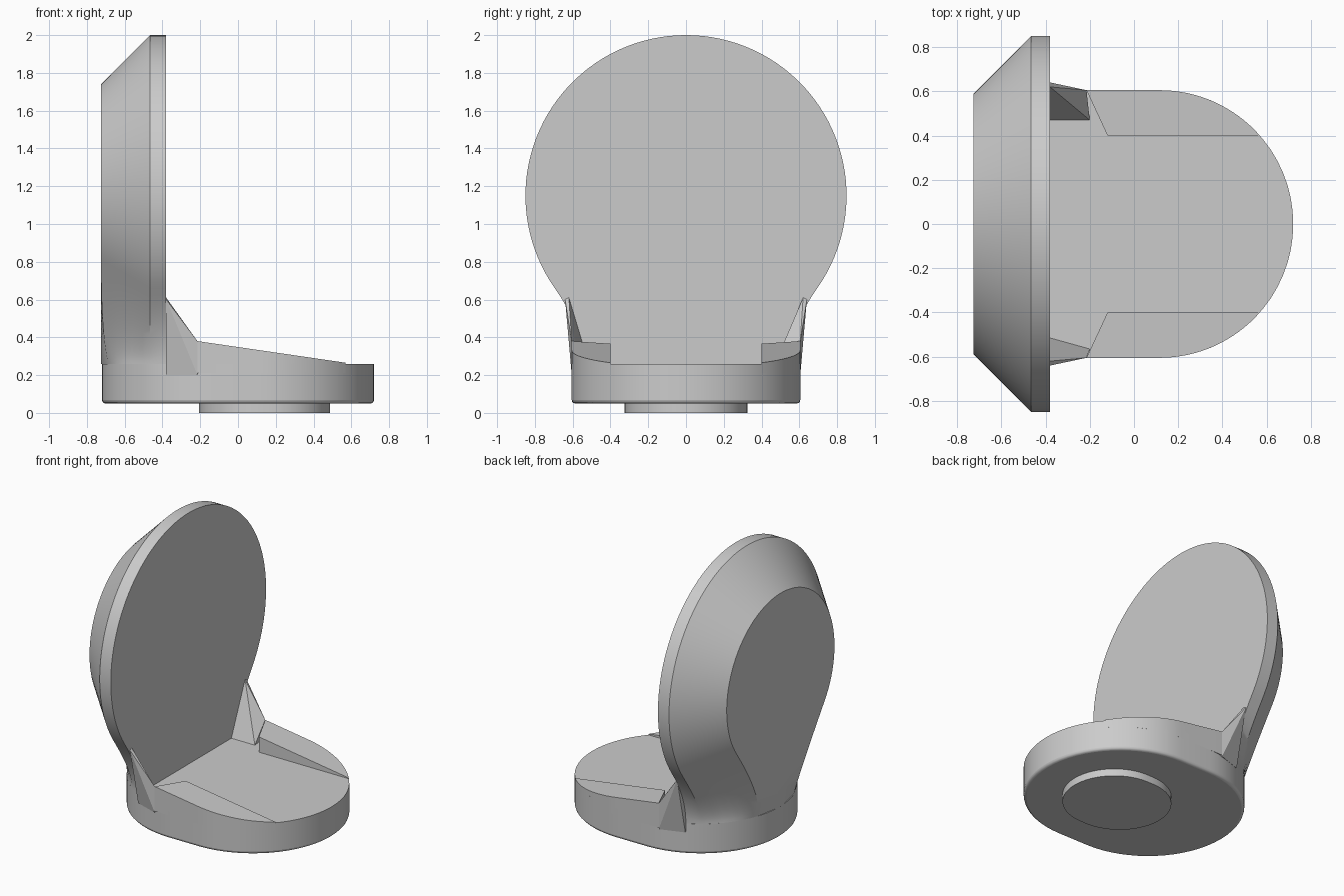
import bpy, bmesh, math
from mathutils import Vector

cube = bpy.data.objects.get("Cube")
if cube:
    bpy.data.objects.remove(cube)

grey = bpy.data.materials.new("plain_grey")
grey.use_nodes = True
COLOUR = (0.6, 0.6, 0.6, 1)
grey.diffuse_color = COLOUR
grey.node_tree.nodes["Principled BSDF"].inputs["Base Color"].default_value = COLOUR

R = 0.605        # end radius of the base
C = 0.115        # offset of the end centres
FLOOR = 0.26     # height of the seat floor
FRONT_X = -0.38  # front plane of the back plate


def finish(name, bm, angle=30):
    bmesh.ops.recalc_face_normals(bm, faces=bm.faces)
    mesh = bpy.data.meshes.new(name)
    bm.to_mesh(mesh)
    bm.free()
    mesh.materials.append(grey)
    obj = bpy.data.objects.new(name, mesh)
    bpy.context.collection.objects.link(obj)
    bpy.ops.object.select_all(action="DESELECT")
    obj.select_set(True)
    bpy.context.view_layer.objects.active = obj
    bpy.ops.object.shade_smooth_by_angle(angle=math.radians(angle))
    return obj


def stadium(radius, offset, centre=0, steps=32):
    pts = []
    for side in (1, -1):
        for i in range(steps + 1):
            a = math.pi * i / steps - math.pi / 2
            pts.append((centre + side * (offset + radius * math.cos(a)), side * radius * math.sin(a)))
    return pts


def prism(name, outline, low, top):
    """Closed prism; top is a height function of x."""
    bm = bmesh.new()
    a = [bm.verts.new((x, y, low)) for x, y in outline]
    b = [bm.verts.new((x, y, top(x))) for x, y in outline]
    n = len(outline)
    bm.faces.new(a)
    bm.faces.new(b)
    for i in range(n):
        bm.faces.new((a[i], a[(i + 1) % n], b[(i + 1) % n], b[i]))
    return finish(name, bm)


# Base with a softened lower rim, and the pad below it
base = prism("base", stadium(R, C), 0.05, lambda x: FLOOR)
bm = bmesh.new()
bm.from_mesh(base.data)
rim = [e for e in bm.edges if all(v.co.z < 0.06 for v in e.verts)]
bmesh.ops.bevel(bm, geom=rim, offset=0.018, segments=3, affect="EDGES", profile=0.5)
bm.to_mesh(base.data)
bm.free()
prism("foot_pad", stadium(0.325, 0.022, 0.14), 0, lambda x: 0.07)

# Sloping side rails and the fins that tie them to the back plate
for side, name, foot_back, foot_front in ((1, "left", 0.47, 0.47), (-1, "right", 0.515, 0.565)):
    end = math.asin(0.4 / R)
    arc = [math.pi / 2 + (end - math.pi / 2) * i / 16 for i in range(17)]
    outline = [(-0.12, 0.4), (-0.215, R)] + [(C + R * math.cos(a), R * math.sin(a)) for a in arc]
    prism(name + "_rail", [(x, side * y) for x, y in outline], FLOOR - 0.05,
          lambda x: 0.38 - 0.146 * (x + 0.215))

    bm = bmesh.new()
    for p in ((FRONT_X, 0.64, 0.6), (FRONT_X, 0.62, 0.61), (-0.215, R, 0.38),
              (-0.215, R, 0.2), (FRONT_X, 0.55, 0.2),
              (FRONT_X, foot_back, FLOOR), (-0.2, foot_front, FLOOR)):
        bm.verts.new((p[0], side * p[1], p[2]))
    hull = bmesh.ops.convex_hull(bm, input=bm.verts)
    finish(name + "_fin", bm, 15)

# Back plate: conical disc whose lower part flows into the rounded base
LAYERS = 7
END = math.radians(125)
profile = [(FRONT_X, 0.85, math.sqrt(R * R - (FRONT_X + C) ** 2))]
for i in range(LAYERS):
    s = i / (LAYERS - 1)
    profile.append((-0.465 - 0.26 * s, 0.85 - 0.26 * s, 0.492 - 0.292 * s))


def disc_point(x, radius, angle):
    return Vector((x, radius * math.sin(angle), 1.15 + radius * math.cos(angle)))


def neck_point(x, radius, y_end, t):
    p0 = disc_point(x, radius, END)
    p1 = Vector((x, y_end, p0.z + (p0.y - y_end) / math.tan(END) * 1.0))
    p1.z = p0.z - (p0.y - y_end) / abs(math.tan(END - math.pi / 2))
    p2 = Vector((-C - math.sqrt(R * R - y_end ** 2), y_end, FLOOR))
    return p0 * (1 - t) ** 2 + p1 * 2 * t * (1 - t) + p2 * t * t


ARC, NECK = 40, 14
strips = [[disc_point(x, r, END * i / ARC) for x, r, y in profile] for i in range(ARC + 1)]
strips += [[neck_point(x, r, y, i / NECK) for x, r, y in profile] for i in range(1, NECK + 1)]

bm = bmesh.new()
half = [[bm.verts.new(p) for p in strip] for strip in strips]
other = [half[0]] + [[bm.verts.new((p.x, -p.y, p.z)) for p in strip] for strip in strips[1:]]
for grid in (half, other):
    for a, b in zip(grid, grid[1:]):
        for k in range(len(profile) - 1):
            bm.faces.new((a[k], a[k + 1], b[k + 1], b[k]))

# Flat front, flat back, and the gently curved strip down the neck
bm.faces.new([s[0] for s in half] + [s[0] for s in reversed(other[1:])])
bm.faces.new([s[-1] for s in half[:ARC + 1]] + [s[-1] for s in reversed(other[1:ARC + 1])])
middle = [bm.verts.new((-0.725, 0, s[-1].z)) for s in strips[ARC:]]
for grid in (half, other):
    low = [s[-1] for s in grid[ARC:]]
    for i in range(NECK):
        bm.faces.new((low[i], low[i + 1], middle[i + 1], middle[i]))
finish("back_plate", bm)
